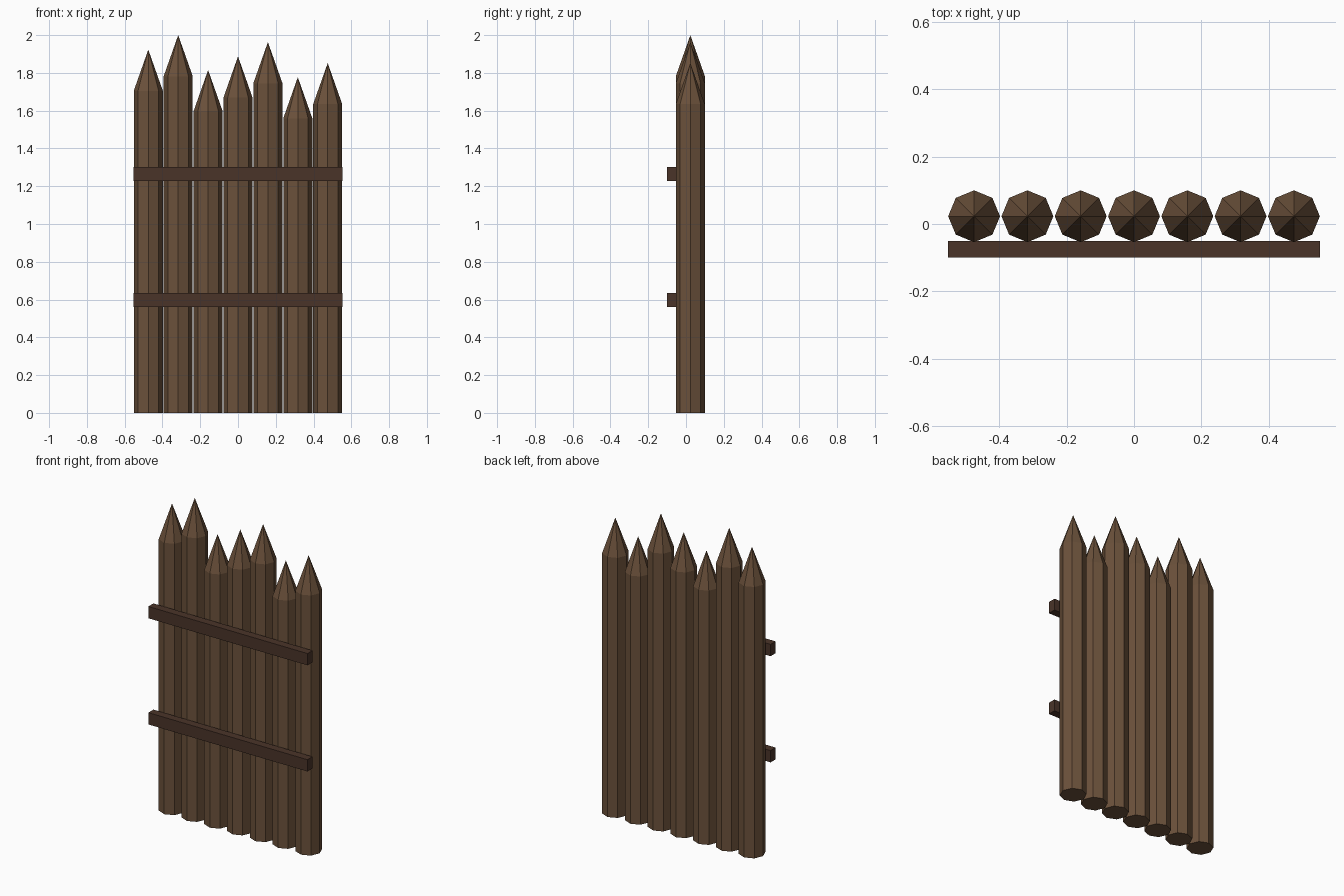
import bpy, bmesh, math
from mathutils import Matrix

if "Cube" in bpy.data.objects:
    bpy.data.objects.remove(bpy.data.objects["Cube"])


def material(name, color):
    m = bpy.data.materials.new(name)
    m.diffuse_color = (*color, 1)
    m.use_nodes = True
    m.node_tree.nodes["Principled BSDF"].inputs["Base Color"].default_value = m.diffuse_color
    return m


def finish(bm, name, mat):
    bmesh.ops.recalc_face_normals(bm, faces=bm.faces)
    me = bpy.data.meshes.new(name)
    bm.to_mesh(me)
    bm.free()
    me.materials.append(mat)
    ob = bpy.data.objects.new(name, me)
    bpy.context.collection.objects.link(ob)
    return ob


log_mat = material("log_wood", (0.147, 0.082, 0.043))
rail_mat = material("rail_wood", (0.068, 0.034, 0.022))

RADIUS, SIDES, SPACING, POINT = 0.077, 8, 0.1583, 0.218


def stake(index, tip):
    # Octagonal log with a sharpened top
    bm = bmesh.new()
    shoulder = tip - POINT
    rings = []
    for z in (0, shoulder):
        rings.append([bm.verts.new((RADIUS * math.cos(2 * math.pi * i / SIDES),
                                    RADIUS * math.sin(2 * math.pi * i / SIDES), z))
                      for i in range(SIDES)])
    apex = bm.verts.new((0, 0, tip))
    low, high = rings
    bm.faces.new(low[::-1])
    for i in range(SIDES):
        j = (i + 1) % SIDES
        bm.faces.new((low[i], low[j], high[j], high[i]))
        bm.faces.new((high[i], high[j], apex))
    ob = finish(bm, f"stake_{index + 1}", log_mat)
    ob.location = ((index - 3) * SPACING, 0.023, 0)


def rail(name, z):
    # Flat cross rail on the front
    bm = bmesh.new()
    bmesh.ops.create_cube(bm, size=1, matrix=Matrix.Diagonal((1.106, 0.05, 0.074, 1)))
    finish(bm, name, rail_mat).location = (0, -0.075, z)


for i, tip in enumerate((1.923, 2.0, 1.815, 1.887, 1.963, 1.777, 1.852)):
    stake(i, tip)

rail("lower_rail", 0.598)
rail("upper_rail", 1.265)
